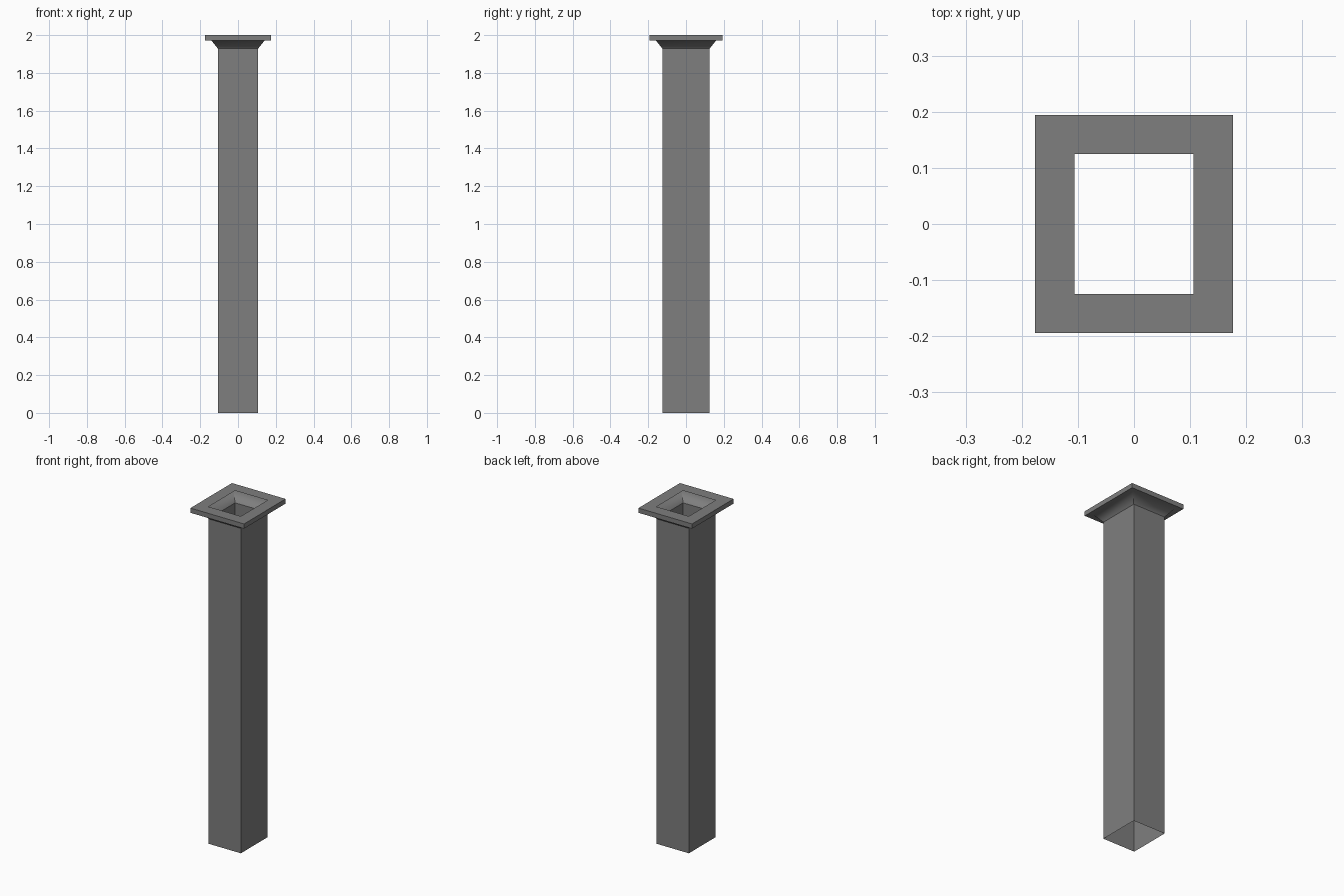
import bpy, bmesh, math

if "Cube" in bpy.data.objects:
    bpy.data.objects.remove(bpy.data.objects["Cube"])

HX, HY = 0.106, 0.1245   # half width and half depth of the shaft

# Dark grey paint shared by all parts
paint = bpy.data.materials.new("dark_grey")
paint.diffuse_color = (0.21, 0.21, 0.21, 1)
paint.use_nodes = True
paint.node_tree.nodes["Principled BSDF"].inputs["Base Color"].default_value = paint.diffuse_color


def rect_sweep(name, profile):
    """Sweep a profile of (outward offset, height) around the rectangular shaft."""
    bm = bmesh.new()
    rings = []
    for o, z in profile:
        x, y = HX + o, HY + o
        rings.append([bm.verts.new((sx * x, sy * y, z))
                      for sx, sy in ((-1, -1), (1, -1), (1, 1), (-1, 1))])
    for a, b in zip(rings, rings[1:]):
        for i in range(4):
            j = (i + 1) % 4
            bm.faces.new((a[i], a[j], b[j], b[i]))
    mesh = bpy.data.meshes.new(name)
    bm.to_mesh(mesh)
    bm.free()
    mesh.materials.append(paint)
    obj = bpy.data.objects.new(name, mesh)
    bpy.context.collection.objects.link(obj)
    return obj


# Open-ended, thin-walled shaft
rect_sweep("shaft", [(0, 0), (0, 1.928)])

# Collar: flared funnel, flange underside, rim and top with an open middle
collar = rect_sweep("collar", [(0, 1.928), (0.035, 1.972), (0.07, 1.972),
                               (0.07, 2.0), (0, 2.0)])

# Blend the sloped faces into the flange underside, keep the rest crisp
bpy.context.view_layer.objects.active = collar
collar.select_set(True)
bpy.ops.object.shade_smooth_by_angle(angle=math.radians(60))
